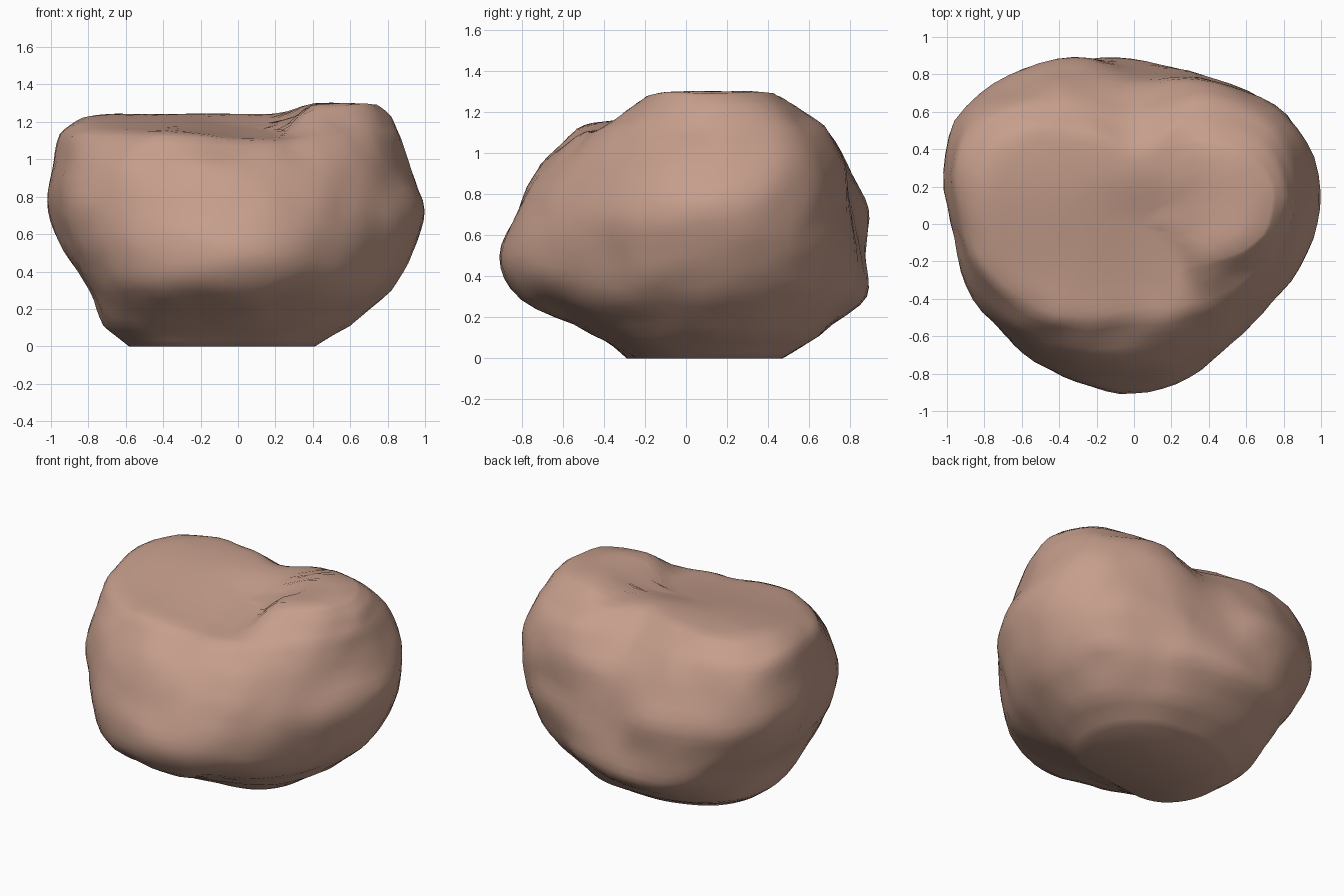
import bpy, bmesh, math
from mathutils import Vector, noise

if "Cube" in bpy.data.objects:
    bpy.data.objects.remove(bpy.data.objects["Cube"])

# Boulder cross-sections: height -> radii every 30 degrees from +x
SECTIONS = [
    (0.0, [.40, .45, .48, .47, .51, .58, .58, .50, .32, .25, .27, .34]),
    (0.11, [.58, .65, .65, .65, .71, .76, .71, .66, .52, .45, .46, .52]),
    (0.30, [.80, .86, .82, .88, .93, .87, .78, .80, .83, .80, .75, .75]),
    (0.50, [.92, .97, .88, .86, .97, 1.01, .91, .89, .90, .91, .84, .83]),
    (0.72, [.98, 1.02, .88, .82, 1.0, 1.10, .98, .93, .86, .82, .81, .84]),
    (0.95, [.89, .99, .88, .75, .89, 1.07, .96, .88, .77, .70, .69, .78]),
    (1.13, [.83, .92, .78, .58, .77, 1.0, .92, .79, .61, .50, .54, .68]),
    (1.24, [.78, .83, .62, .44, .60, .87, .79, .62, .44, .33, .40, .52]),
    (1.32, [.72, .72, .48, .34, .48, .73, .66, .50, .34, .24, .31, .42]),
]
SEG, STEPS = 72, 4


def spline(a, b, c, d, t):
    return b + .5 * t * (c - a + t * (2*a - 5*b + 4*c - d + t * (3*(b - c) + d - a)))


def ring_radius(radii, angle):
    f = angle / math.tau * 12
    i = int(f)
    return spline(*[radii[(i + k) % 12] for k in (-1, 0, 1, 2)], f - i)


def smooth(lo, hi, v):
    t = max(0, min(1, (v - lo) / (hi - lo)))
    return t * t * (3 - 2 * t)


def top_height(x, y):
    # top tilted gently to the front right, with a raised shoulder on the right
    front = .09 * smooth(.35, -.45, y) + .04 * smooth(-.4, .1, x) * smooth(.3, 0, y)
    bump = smooth(.22, .42, x) * smooth(-.5, -.08, y)
    return (1.25 - front) * (1 - bump) + bump * (1.32 - .09 * smooth(.35, .65, y))


def wobble(p):
    return noise.noise_vector(p * 3.3) + .5 * noise.noise_vector(p * 7)


def place(r, angle, z):
    p = Vector((r * math.cos(angle), r * math.sin(angle), z))
    p += wobble(p) * .02 * min(1, z / .2)
    gap = top_height(p.x, p.y) - p.z
    p.z += .5 * (gap - math.sqrt(gap * gap + .002))  # soft clamp to the top
    return p.x, p.y, max(p.z, 0)


# Interpolated rings up the sides, then shrinking rings over the top
bm = bmesh.new()
angles = [math.tau * i / SEG for i in range(SEG)]
table = [[ring_radius(radii, a) for a in angles] for _, radii in SECTIONS]
heights = [z for z, _ in SECTIONS]
table.insert(0, [2 * a - b for a, b in zip(table[0], table[1])])
table.append([2 * a - b for a, b in zip(table[-1], table[-2])])
rings = []
last = len(SECTIONS) - 1
for s in range(last * STEPS + 1):
    i = min(s // STEPS, last - 1)
    t = s / STEPS - i
    z = heights[i] + t * (heights[i + 1] - heights[i])
    rings.append([bm.verts.new(place(spline(*[table[i + k][n] for k in range(4)], t), a, z))
                  for n, a in enumerate(angles)])
for f in (.8, .6, .4, .2, .05):
    rings.append([bm.verts.new(place(f * r, a, 1.32)) for r, a in zip(table[-2], angles)])
for lo, hi in zip(rings, rings[1:]):
    for i in range(SEG):
        j = (i + 1) % SEG
        bm.faces.new((lo[i], lo[j], hi[j], hi[i]))
bm.faces.new(rings[-1])
bm.faces.new(rings[0][::-1])
bmesh.ops.recalc_face_normals(bm, faces=bm.faces)

mesh = bpy.data.meshes.new("boulder")
bm.to_mesh(mesh)
bm.free()
boulder = bpy.data.objects.new("boulder", mesh)
bpy.context.collection.objects.link(boulder)

# Brown stone, smooth shaded
stone = bpy.data.materials.new("brown_stone")
stone.diffuse_color = (.56, .34, .26, 1)
stone.use_nodes = True
stone.node_tree.nodes["Principled BSDF"].inputs["Base Color"].default_value = stone.diffuse_color
mesh.materials.append(stone)
bpy.context.view_layer.objects.active = boulder
boulder.select_set(True)
bpy.ops.object.shade_smooth_by_angle(angle=math.radians(60))
